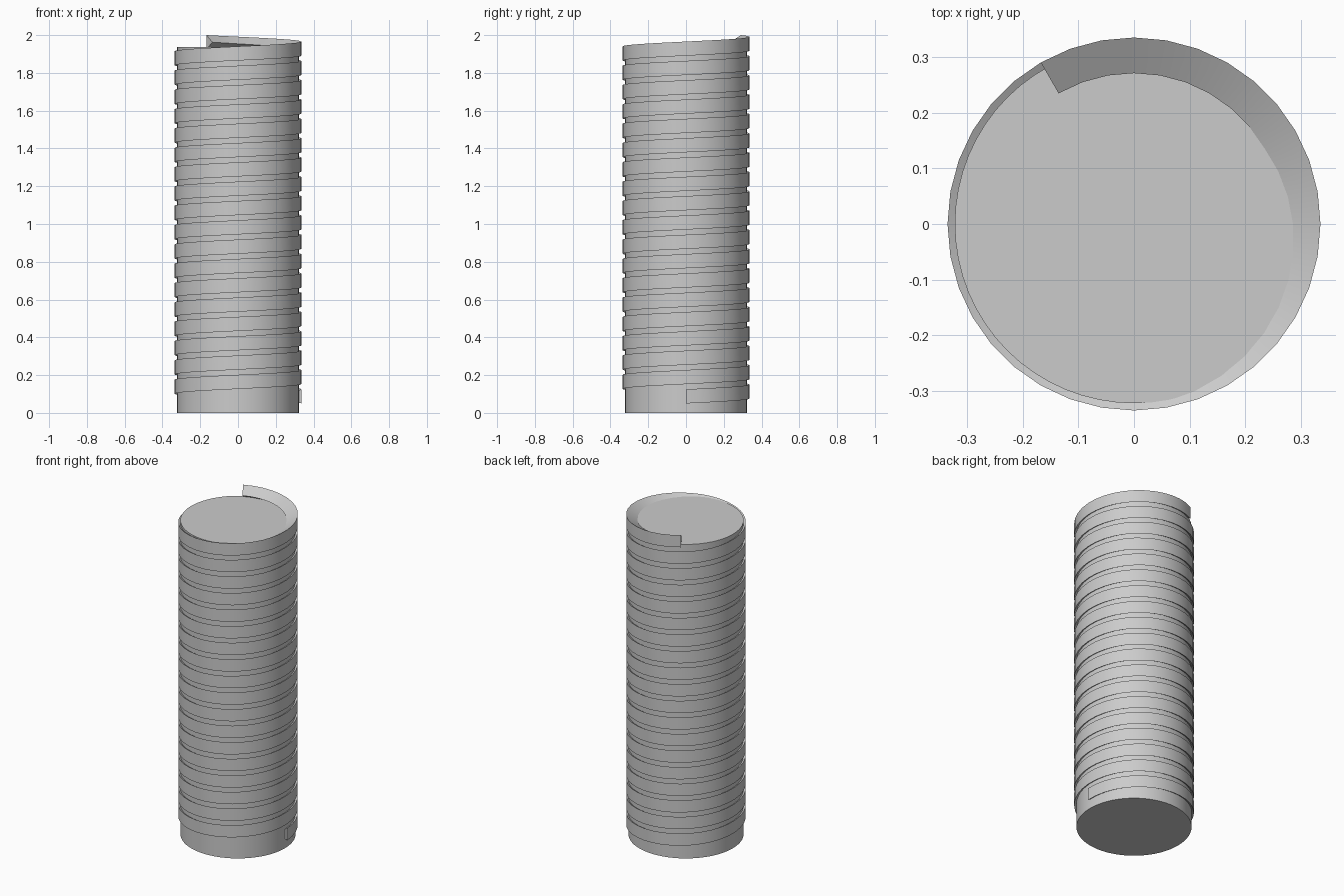
import bpy, bmesh, math

if "Cube" in bpy.data.objects:
    bpy.data.objects.remove(bpy.data.objects["Cube"])

CORE_R, CORE_H = 0.322, 1.937
R_OUT, R_IN = 0.335, 0.271        # thread wedge: flat outside, apex inside
Z_START, BAND = 0.05, 0.075
TURNS, STEPS = 18 + 1 / 3, 660
RISE = 2.0 - BAND - Z_START

grey = bpy.data.materials.new("plain grey")
grey.diffuse_color = (0.6, 0.6, 0.6, 1)
grey.use_nodes = True
grey.node_tree.nodes["Principled BSDF"].inputs["Base Color"].default_value = grey.diffuse_color


def finish(bm, name):
    bmesh.ops.recalc_face_normals(bm, faces=bm.faces[:])
    me = bpy.data.meshes.new(name)
    bm.to_mesh(me)
    bm.free()
    me.materials.append(grey)
    ob = bpy.data.objects.new(name, me)
    bpy.context.collection.objects.link(ob)
    bpy.ops.object.select_all(action='DESELECT')
    ob.select_set(True)
    bpy.context.view_layer.objects.active = ob
    bpy.ops.object.shade_smooth_by_angle(angle=math.radians(30))
    return ob


# Solid core
bm = bmesh.new()
bmesh.ops.create_cone(bm, cap_ends=True, segments=64, radius1=CORE_R,
                      radius2=CORE_R, depth=CORE_H)
bmesh.ops.translate(bm, verts=bm.verts[:], vec=(0, 0, CORE_H / 2))
finish(bm, "core")

# Helical thread: triangular section swept upward, counter-clockwise
section = [(R_OUT, 0), (R_OUT, BAND), (R_IN, BAND / 2)]
bm = bmesh.new()
rings = []
for i in range(STEPS + 1):
    t = i / STEPS
    a = 2 * math.pi * TURNS * t
    rings.append([bm.verts.new((r * math.cos(a), r * math.sin(a),
                                Z_START + RISE * t + dz)) for r, dz in section])
for lo, hi in zip(rings, rings[1:]):
    for k in range(3):
        n = (k + 1) % 3
        bm.faces.new((lo[k], lo[n], hi[n], hi[k]))
bm.faces.new(rings[0])
bm.faces.new(rings[-1])
finish(bm, "thread")
